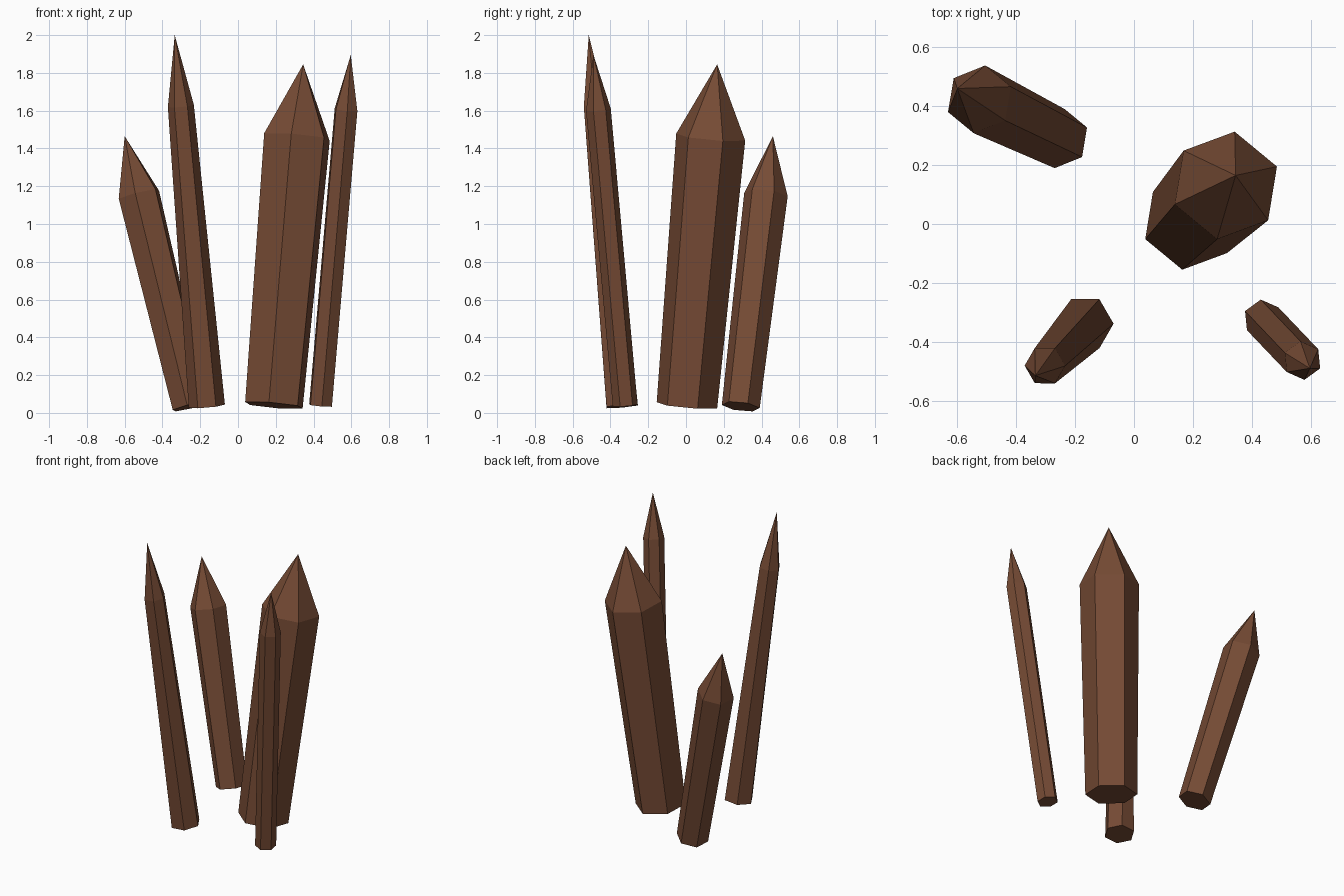
import bpy, bmesh, math
from mathutils import Vector

if "Cube" in bpy.data.objects:
    bpy.data.objects.remove(bpy.data.objects["Cube"])

bark = bpy.data.materials.new("dark_brown_wood")
bark.diffuse_color = (0.18, 0.07, 0.035, 1)
bark.use_nodes = True
bark.node_tree.nodes["Principled BSDF"].inputs["Base Color"].default_value = bark.diffuse_color


def stake(name, base, tip, shoulder_z, r_base, r_shoulder, phase):
    """Leaning six-sided stake: closed base ring, shoulder ring, point."""
    base, tip = Vector(base), Vector(tip)
    axis = tip - base
    turn = Vector((0, 0, 1)).rotation_difference(axis)
    shoulder = base + axis * ((shoulder_z - base.z) / axis.z)
    bm = bmesh.new()

    def ring(centre, r):
        angles = [math.radians(phase + 60 * i) for i in range(6)]
        return [bm.verts.new(centre + turn @ Vector((r * math.cos(a), r * math.sin(a), 0)))
                for a in angles]

    low, high = ring(base, r_base), ring(shoulder, r_shoulder)
    point = bm.verts.new(tip)
    bm.faces.new(low[::-1])
    for i in range(6):
        j = (i + 1) % 6
        bm.faces.new((low[i], low[j], high[j], high[i]))
        bm.faces.new((high[i], high[j], point))
    mesh = bpy.data.meshes.new(name)
    bm.to_mesh(mesh)
    bm.free()
    mesh.materials.append(bark)
    bpy.context.collection.objects.link(bpy.data.objects.new(name, mesh))


# four sharpened stakes leaning outward
stake("thick_stake", (0.19, 0.005, 0.04), (0.345, 0.165, 1.845), 1.46, 0.163, 0.186, 20.5)
stake("short_stake", (-0.2525, 0.29, 0.034), (-0.60, 0.46, 1.465), 1.155, 0.102, 0.117, 21)
stake("tall_stake", (-0.165, -0.338, 0.036), (-0.335, -0.515, 2.0), 1.625, 0.096, 0.069, 0)
stake("thin_stake", (0.437, -0.322, 0.04), (0.597, -0.49, 1.895), 1.605, 0.066, 0.066, 36)
